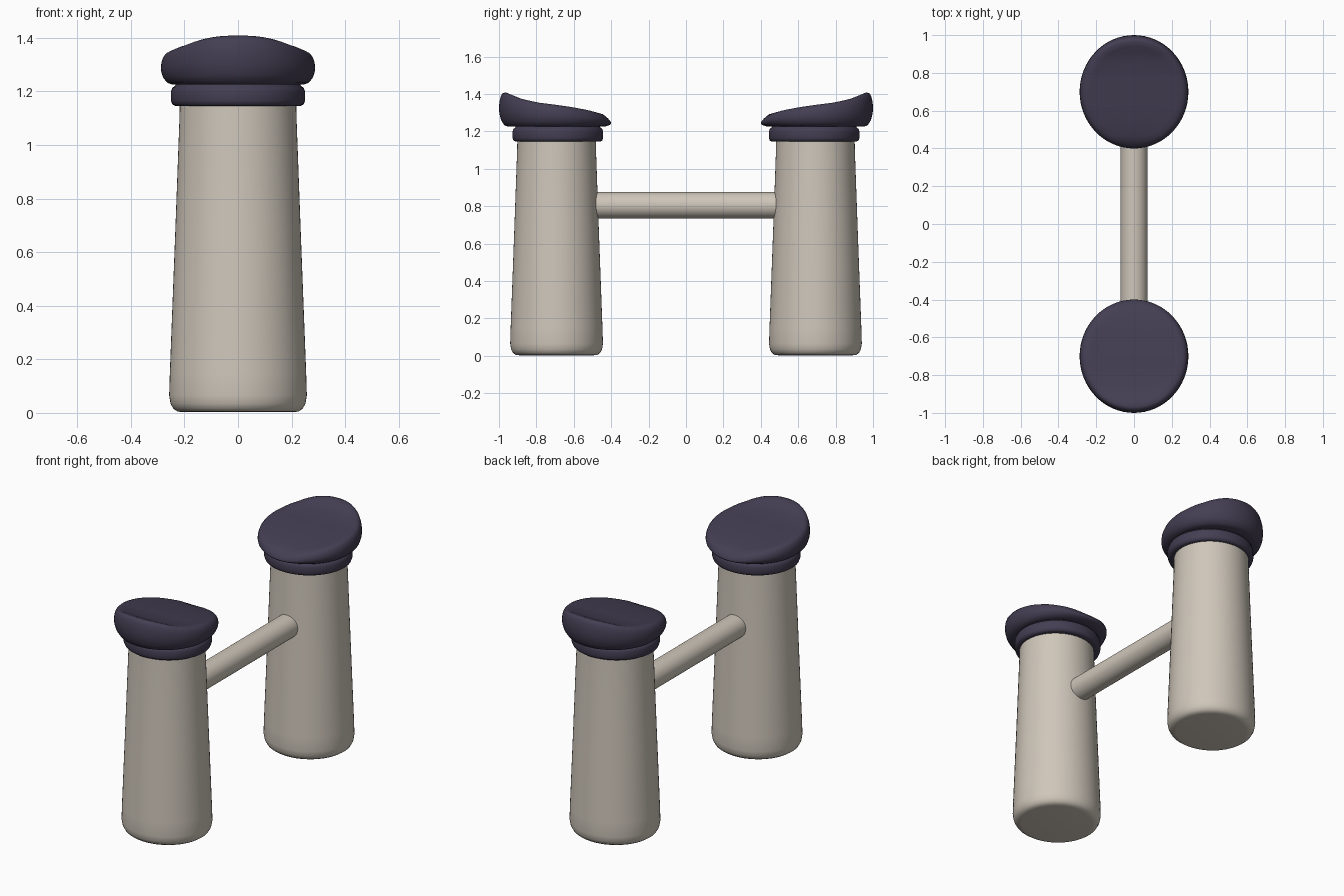
import bpy, bmesh, math

if "Cube" in bpy.data.objects:
    bpy.data.objects.remove(bpy.data.objects["Cube"])

def material(name, rgb):
    m = bpy.data.materials.new(name)
    m.diffuse_color = (*rgb, 1)
    m.use_nodes = True
    m.node_tree.nodes["Principled BSDF"].inputs["Base Color"].default_value = m.diffuse_color
    return m

cream = material("warm cream", (0.62, 0.565, 0.49))
plum = material("dark plum", (0.057, 0.048, 0.085))
SEG = 64

def rings(name, mat, cy, profile, rx, ry, zfun):
    """Closed stack of elliptical rings; zfun(h, v) gives height, v = outward -1..1."""
    side = 1 if cy > 0 else -1
    bm = bmesh.new()
    loops = []
    for r, h in profile:
        loop = []
        for i in range(SEG):
            a = 2 * math.pi * i / SEG
            v = r * math.sin(a)
            loop.append(bm.verts.new((r * rx * math.cos(a), cy + v * ry, zfun(h, v * side))))
        loops.append(loop)
    for a, b in zip(loops, loops[1:]):
        for i in range(SEG):
            j = (i + 1) % SEG
            bm.faces.new((a[i], a[j], b[j], b[i]))
    bm.faces.new(loops[0][::-1])
    bm.faces.new(loops[-1])
    bmesh.ops.recalc_face_normals(bm, faces=bm.faces[:])
    me = bpy.data.meshes.new(name)
    bm.to_mesh(me)
    bm.free()
    ob = bpy.data.objects.new(name, me)
    bpy.context.collection.objects.link(ob)
    finish(ob, mat)

def finish(ob, mat):
    ob.data.materials.append(mat)
    bpy.ops.object.select_all(action='DESELECT')
    ob.select_set(True)
    bpy.context.view_layer.objects.active = ob
    bpy.ops.object.shade_smooth_by_angle(angle=math.radians(50))

TOP = [(-1, 1.26), (-0.85, 1.292), (-0.6, 1.313), (-0.3, 1.33), (0, 1.343),
       (0.3, 1.354), (0.6, 1.374), (0.85, 1.405), (0.93, 1.412), (1, 1.412)]

def crown_z(h, v):
    # sloping top of the cap, rising towards the outer end
    v = max(-1, min(1, v))
    for (a, za), (b, zb) in zip(TOP, TOP[1:]):
        if v <= b:
            top = za + (zb - za) * (v - a) / (b - a)
            break
    return 1.225 + h * (top - 1.225)

flat = lambda h, v: h
tower = [(0.8, 0.003), (0.88, 0.005), (0.94, 0.016), (0.98, 0.035), (1, 0.065),
         (0.99, 0.15), (0.915, 0.65), (0.85, 1.10), (0.845, 1.17)]
band = [(0.80, 1.147), (0.93, 1.145), (0.98, 1.151), (1, 1.165), (1, 1.2),
        (0.98, 1.214), (0.94, 1.22), (0.92, 1.232)]
crown = [(0.7, 0), (0.84, 0), (0.91, 0.05), (0.965, 0.2), (0.993, 0.38), (1, 0.52),
         (0.993, 0.7), (0.97, 0.86), (0.94, 0.95), (0.89, 1), (0.8, 0.995)]
crown += [(r / 10, 0.985) for r in (7, 6, 5, 4, 3, 2, 1)] + [(0.02, 0.985)]

for label, s in (("front", -1), ("back", 1)):
    rings(label + "_tower", cream, s * 0.692, tower, 0.257, 0.248, flat)
    rings(label + "_cap_band", plum, s * 0.685, band, 0.25, 0.242, flat)
    rings(label + "_cap_crown", plum, s * 0.70, crown, 0.288, 0.30, crown_z)

# connecting bar
bpy.ops.mesh.primitive_cylinder_add(vertices=40, radius=0.071, depth=1.1,
                                    location=(0, 0, 0.805), rotation=(math.pi / 2, 0, 0))
bar = bpy.context.object
bar.name = "cross_bar"
finish(bar, cream)
